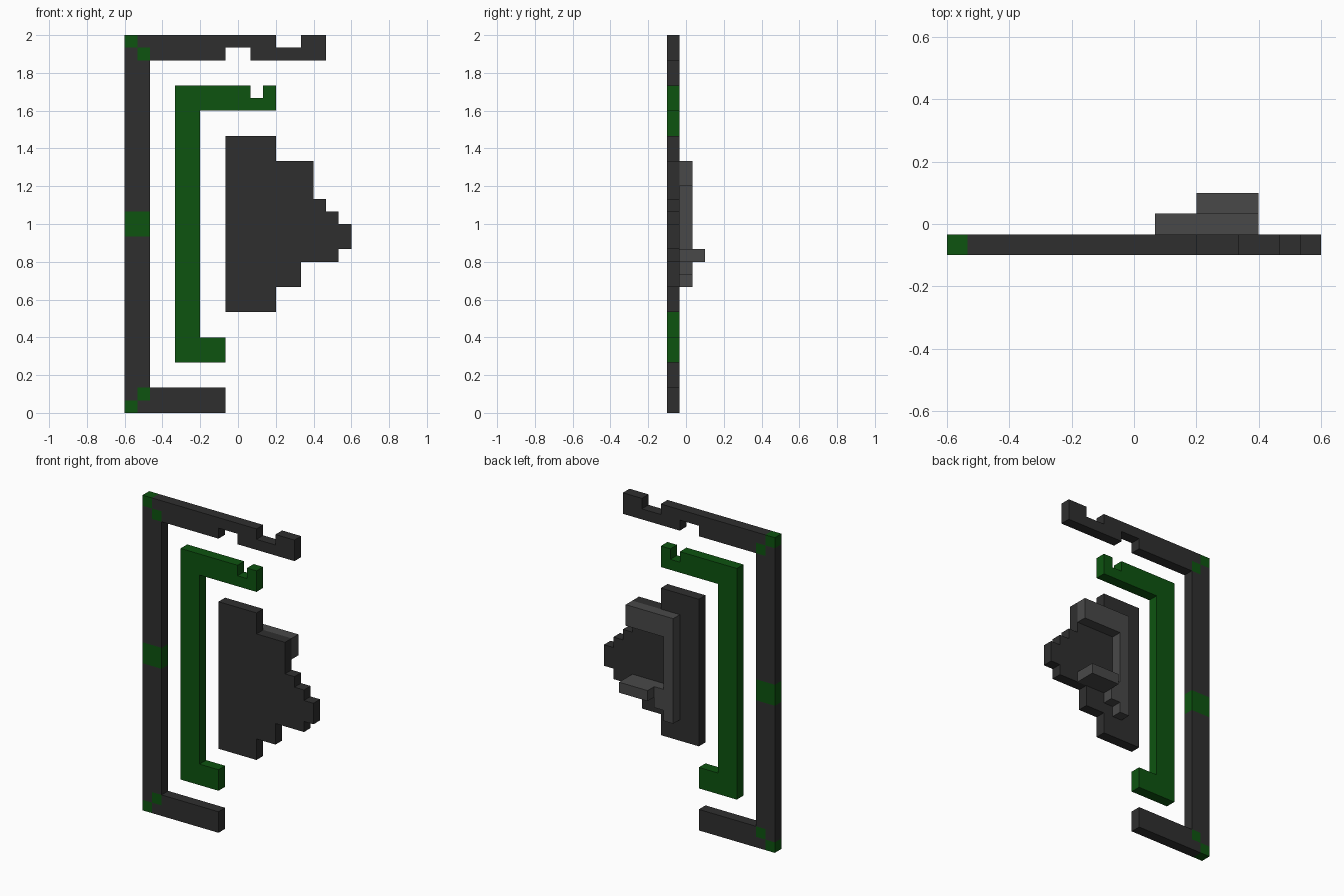
import bpy
import bmesh

cube = bpy.data.objects.get("Cube")
if cube:
    bpy.data.objects.remove(cube, do_unlink=True)

U = 1 / 15  # one block of the grid all parts sit on


def material(name, rgb):
    m = bpy.data.materials.new(name)
    m.use_nodes = True
    m.diffuse_color = (*rgb, 1)
    bsdf = next(n for n in m.node_tree.nodes if n.type == 'BSDF_PRINCIPLED')
    bsdf.inputs["Base Color"].default_value = (*rgb, 1)
    bsdf.inputs["Roughness"].default_value = 0.8
    return m


CHARCOAL = material("charcoal", (0.028, 0.028, 0.028))
GREY = material("dark grey", (0.066, 0.066, 0.066))
GREEN = material("deep green", (0.004, 0.088, 0.005))


def slab(name, outline, mat, layer=0):
    """Extrude an x-z outline, in blocks, one block deep towards the back."""
    y = (layer - 1.5) * U
    bm = bmesh.new()
    face = bm.faces.new([bm.verts.new((x * U, y, z * U)) for x, z in outline])
    new = bmesh.ops.extrude_face_region(bm, geom=[face], use_keep_orig=True)["geom"]
    bmesh.ops.translate(bm, vec=(0, U, 0),
                        verts=[v for v in new if isinstance(v, bmesh.types.BMVert)])
    bmesh.ops.recalc_face_normals(bm, faces=bm.faces)
    mesh = bpy.data.meshes.new(name)
    bm.to_mesh(mesh)
    bm.free()
    mesh.materials.append(mat)
    ob = bpy.data.objects.new(name, mesh)
    bpy.context.collection.objects.link(ob)
    return ob


def rect(x0, x1, z0, z1):
    return [(x0, z0), (x1, z0), (x1, z1), (x0, z1)]


# Outer frame: upright in two mirrored halves, top and bottom beams
upright = [(-9, 1), (-8, 1), (-8, 2), (-7, 2), (-7, 14), (-9, 14)]
slab("frame_upright_lower", upright, CHARCOAL)
slab("frame_upright_upper", [(x, 30 - z) for x, z in upright], CHARCOAL)
slab("frame_bottom_beam",
     [(-8, 0), (-1, 0), (-1, 2), (-7, 2), (-7, 1), (-8, 1)], CHARCOAL)
slab("frame_top_beam",
     [(-8, 29), (-7, 29), (-7, 28), (-1, 28), (-1, 29), (1, 29), (1, 28),
      (7, 28), (7, 30), (5, 30), (5, 29), (3, 29), (3, 30), (-8, 30)], CHARCOAL)

# Green inlays: diagonal pairs in the corners and a band at mid height
for side, z_out, z_in in (("lower", 0, 1), ("upper", 29, 28)):
    slab(f"corner_inlay_outer_{side}", rect(-9, -8, z_out, z_out + 1), GREEN)
    slab(f"corner_inlay_inner_{side}", rect(-8, -7, z_in, z_in + 1), GREEN)
slab("middle_inlay", rect(-9, -7, 14, 16), GREEN)

# Green inner bracket with a notch in its top arm
slab("inner_bracket",
     [(-5, 4), (-1, 4), (-1, 6), (-3, 6), (-3, 24), (3, 24), (3, 26),
      (2, 26), (2, 25), (1, 25), (1, 26), (-5, 26)], GREEN)

# Stepped centre plate
slab("centre_plate",
     [(-1, 8), (3, 8), (3, 10), (5, 10), (5, 12), (8, 12), (8, 13), (9, 13),
      (9, 15), (8, 15), (8, 16), (7, 16), (7, 17), (6, 17), (6, 20), (3, 20),
      (3, 22), (-1, 22)], CHARCOAL)

# Raised bracket on the back of the plate, with a rail on its lower arm
slab("back_bracket",
     [(1, 10), (2, 10), (2, 11), (3, 11), (3, 12), (6, 12), (6, 13), (2, 13),
      (2, 18), (6, 18), (6, 20), (1, 20)], GREY, layer=1)
slab("back_rail", rect(3, 6, 12, 13), GREY, layer=2)
